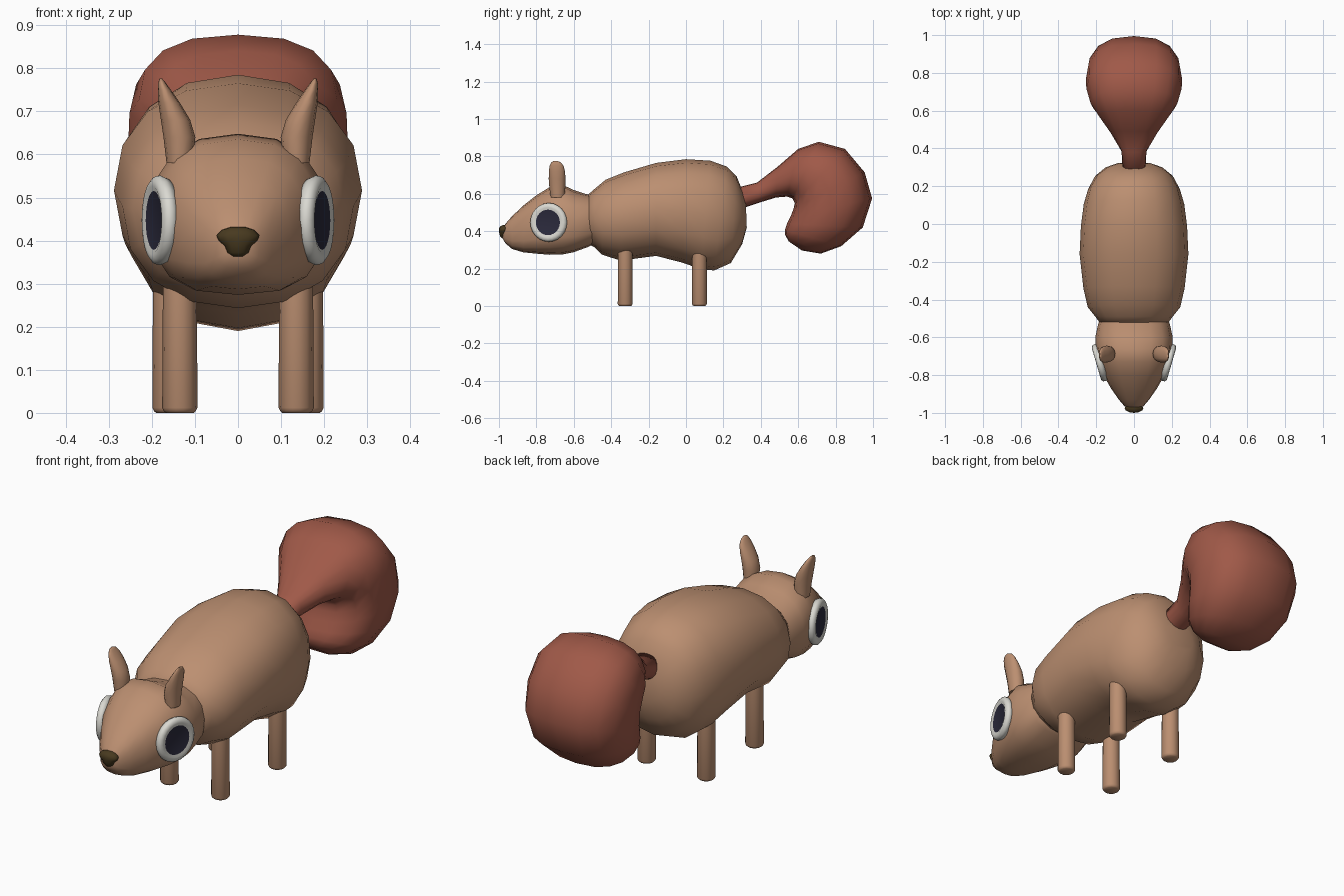
import bpy, bmesh, math
from mathutils import Vector


def material(name, rgb):
    m = bpy.data.materials.new(name)
    m.diffuse_color = (*rgb, 1)
    return m


FUR = material("tan fur", (0.50, 0.275, 0.165))
RUST = material("rust tail fur", (0.35, 0.10, 0.065))
WHITE = material("eye white", (0.70, 0.69, 0.64))
DARK = material("dark pupil", (0.024, 0.023, 0.045))
NOSE = material("nose brown", (0.065, 0.042, 0.014))


def spow(v, p):
    return math.copysign(abs(v) ** p, v)


def loft(name, rings, mats, sides=16, top=1.0, bottom=1.0, angle=60):
    """Skin elliptical rings (centre, u, v), with rounded-square powers for each half."""
    bm = bmesh.new()
    loops = []
    for c, u, v in rings:
        c, u, v = Vector(c), Vector(u), Vector(v)
        loop = []
        for i in range(sides):
            a = 2 * math.pi * i / sides
            ca, sa = math.cos(a), math.sin(a)
            p = top if ca > 0 else bottom
            loop.append(bm.verts.new(c + u * spow(ca, p) + v * spow(sa, p)))
        loops.append(loop)
    for a, b in zip(loops, loops[1:]):
        for i in range(sides):
            j = (i + 1) % sides
            bm.faces.new((a[i], a[j], b[j], b[i]))
    bm.faces.new(loops[0])
    cap = bm.faces.new(loops[-1])
    cap.material_index = len(mats) - 1
    bmesh.ops.recalc_face_normals(bm, faces=bm.faces)
    for f in bm.faces:
        f.smooth = True
    me = bpy.data.meshes.new(name)
    bm.to_mesh(me)
    bm.free()
    for m in mats:
        me.materials.append(m)
    me.set_sharp_from_angle(angle=math.radians(angle))
    ob = bpy.data.objects.new(name, me)
    bpy.context.collection.objects.link(ob)
    return ob


def spine(sections):
    """Rings from (upper y, upper z, lower y, lower z, half width)."""
    return [((0, (ya + yb) / 2, (za + zb) / 2),
             (0, (ya - yb) / 2, (za - zb) / 2), (w, 0, 0))
            for ya, za, yb, zb, w in sections]


# Body
loft("body", spine([
    (-0.53, 0.59, -0.52, 0.33, 0.18),
    (-0.49, 0.625, -0.49, 0.315, 0.205),
    (-0.43, 0.675, -0.45, 0.275, 0.245),
    (-0.33, 0.715, -0.35, 0.243, 0.268),
    (-0.16, 0.765, -0.16, 0.268, 0.288),
    (0.00, 0.785, -0.02, 0.232, 0.281),
    (0.13, 0.777, 0.08, 0.197, 0.266),
    (0.22, 0.745, 0.15, 0.190, 0.243),
    (0.27, 0.695, 0.24, 0.23, 0.205),
    (0.30, 0.62, 0.30, 0.33, 0.150),
    (0.32, 0.55, 0.325, 0.42, 0.085)]), [FUR], top=0.9, bottom=0.9)

# Head
loft("head", spine([
    (-0.48, 0.59, -0.48, 0.34, 0.17),
    (-0.54, 0.60, -0.52, 0.317, 0.19),
    (-0.60, 0.62, -0.60, 0.288, 0.205),
    (-0.66, 0.648, -0.66, 0.276, 0.203),
    (-0.73, 0.635, -0.73, 0.274, 0.187),
    (-0.80, 0.592, -0.80, 0.280, 0.162),
    (-0.87, 0.537, -0.87, 0.287, 0.122),
    (-0.93, 0.480, -0.93, 0.305, 0.080),
    (-0.965, 0.440, -0.965, 0.335, 0.050),
    (-0.98, 0.415, -0.98, 0.36, 0.025)]), [FUR], top=0.85, bottom=0.7)

# Bushy tail that curls over and down
loft("tail", spine([
    (0.28, 0.635, 0.28, 0.515, 0.060),
    (0.38, 0.660, 0.39, 0.552, 0.066),
    (0.49, 0.745, 0.48, 0.580, 0.125),
    (0.60, 0.840, 0.54, 0.585, 0.185),
    (0.71, 0.878, 0.57, 0.575, 0.230),
    (0.85, 0.840, 0.582, 0.550, 0.252),
    (0.955, 0.715, 0.575, 0.520, 0.255),
    (0.995, 0.575, 0.56, 0.480, 0.250),
    (0.945, 0.420, 0.54, 0.440, 0.235),
    (0.83, 0.320, 0.528, 0.405, 0.200),
    (0.72, 0.280, 0.530, 0.380, 0.145),
    (0.62, 0.297, 0.55, 0.345, 0.070)]), [RUST], top=0.8, bottom=0.9, angle=80)

# Nose, wide at the top with a small lower lobe
loft("nose", [((0, y, z), (0, -ry, 0), (rx, 0, 0)) for z, y, rx, ry in [
    (0.363, -0.975, 0.012, 0.010), (0.372, -0.975, 0.026, 0.018),
    (0.388, -0.976, 0.031, 0.022), (0.400, -0.976, 0.045, 0.024),
    (0.412, -0.975, 0.050, 0.025), (0.425, -0.972, 0.037, 0.023),
    (0.432, -0.968, 0.015, 0.012)]], [NOSE], sides=12)

for s, side in ((-1, "left"), (1, "right")):
    # Pointed ears
    loft(side + "_ear", [((s * x, y, z), (rx, 0, 0), (0, ry, 0))
                         for z, x, rx, y, ry in [
        (0.58, 0.136, 0.030, -0.686, 0.038), (0.64, 0.136, 0.037, -0.688, 0.043),
        (0.68, 0.145, 0.034, -0.689, 0.045), (0.72, 0.160, 0.025, -0.690, 0.043),
        (0.75, 0.171, 0.015, -0.692, 0.037), (0.768, 0.177, 0.008, -0.695, 0.025),
        (0.776, 0.179, 0.003, -0.698, 0.010)]], [FUR], sides=12)

    # Eyes: rounded white rim around a dark disc
    n = Vector((s * 0.96, -0.28, 0))
    t = Vector((s * 0.28, 0.96, 0))
    centre = Vector((s * 0.184, -0.735, 0.447))
    loft(side + "_eye", [(centre + n * h, t * r, (0, 0, r * 1.02)) for r, h in [
        (0.095, -0.02), (0.102, -0.004), (0.100, 0.007), (0.090, 0.015),
        (0.078, 0.016), (0.067, 0.012)]], [WHITE, DARK], sides=24, angle=80)

    # Legs with rounded feet
    for part, x, y, top_z in (("front", 0.135, -0.325, 0.36), ("back", 0.158, 0.072, 0.36)):
        loft(f"{side}_{part}_leg", [((s * x, y, z), (r, 0, 0), (0, r, 0)) for z, r in [
            (0.0, 0.032), (0.004, 0.037), (0.012, 0.041), (top_z, 0.039)]],
            [FUR], sides=14, angle=50)
